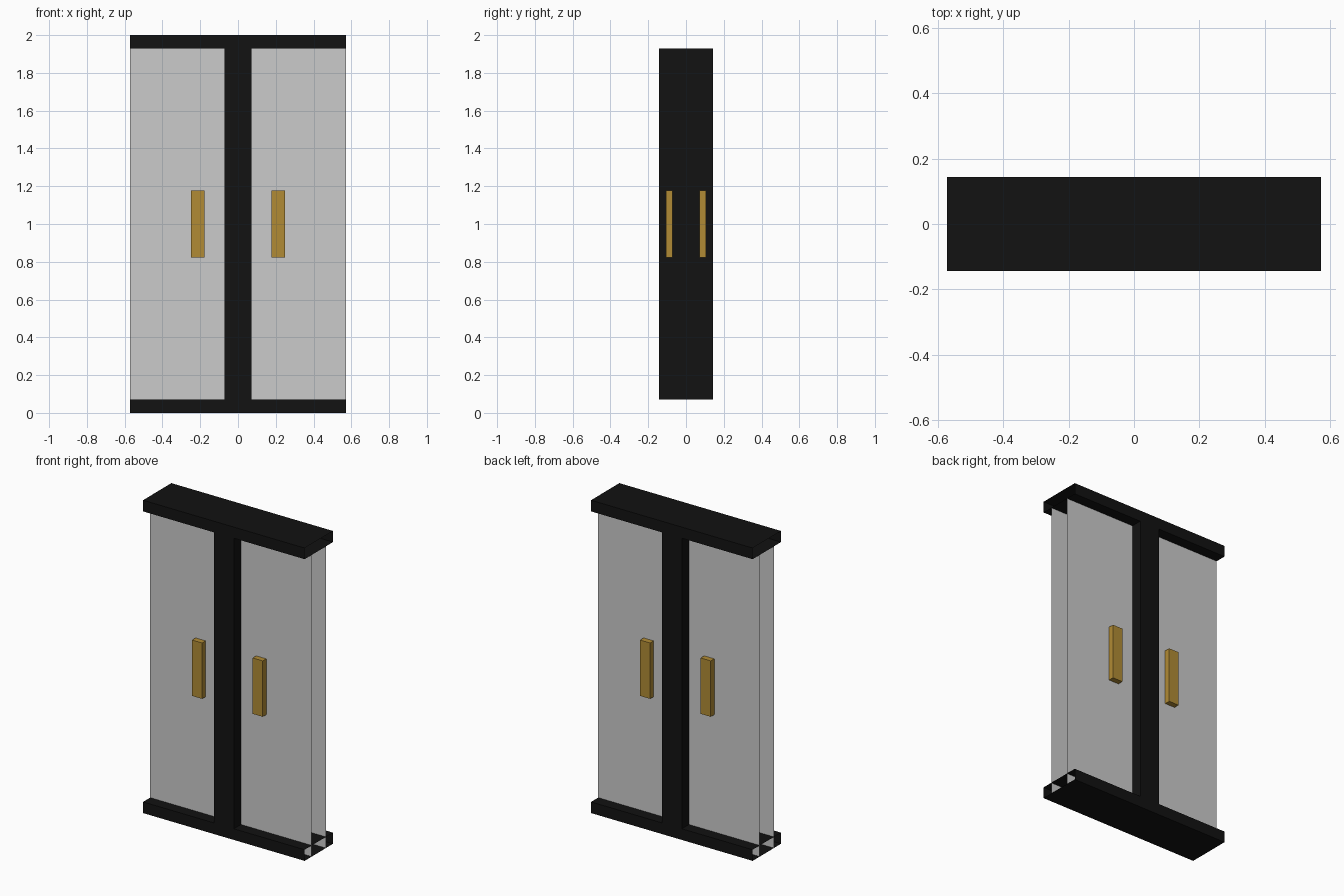
import bpy, bmesh

if "Cube" in bpy.data.objects:
    bpy.data.objects.remove(bpy.data.objects["Cube"])

U = 2 / 28  # modelling unit: the door is 28 units tall


def material(name, color):
    m = bpy.data.materials.new(name)
    m.diffuse_color = color
    m.use_nodes = True
    m.node_tree.nodes["Principled BSDF"].inputs["Base Color"].default_value = m.diffuse_color
    return m


black = material("black_frame", (0.006, 0.006, 0.006, 1))
gold = material("gold_handle", (0.44, 0.26, 0.035, 1))


def box(name, lo, hi, mat=None, open_axis=None):
    """Box between two corners (in units), optionally open at both ends of an axis."""
    bm = bmesh.new()
    bmesh.ops.create_cube(bm, size=1)
    for v in bm.verts:
        v.co = [((a + b) / 2 + c * (b - a)) * U for a, b, c in zip(lo, hi, v.co)]
    bm.normal_update()
    if open_axis is not None:
        ends = [f for f in bm.faces if abs(f.normal[open_axis]) > 0.9]
        bmesh.ops.delete(bm, geom=ends, context='FACES_ONLY')
    return link(name, bm, mat)


def pane(name, x0, x1, y, z0, z1):
    """Single upright sheet facing outwards."""
    bm = bmesh.new()
    pts = [(x0, z0), (x1, z0), (x1, z1), (x0, z1)]
    if y > 0:
        pts.reverse()
    bm.faces.new([bm.verts.new((x * U, y * U, z * U)) for x, z in pts])
    return link(name, bm, None)


def link(name, bm, mat):
    me = bpy.data.meshes.new(name)
    bm.to_mesh(me)
    bm.free()
    if mat:
        me.materials.append(mat)
    ob = bpy.data.objects.new(name, me)
    bpy.context.collection.objects.link(ob)
    return ob


# Rails (open at the sides) and centre post (open where it meets the rails)
box("bottom_rail", (-8, -2, 0), (8, 2, 1), black, 0)
box("top_rail", (-8, -2, 27), (8, 2, 28), black, 0)
box("centre_post", (-1, -2, 1), (1, 2, 27), black, 2)

# Glass sheets and handles on both faces of both doors
for sx, side in ((-1, "left"), (1, "right")):
    for sy, face in ((-1, "front"), (1, "back")):
        x0, x1 = sorted((sx * 1, sx * 8))
        pane(f"{side}_{face}_glass", x0, x1, sy, 0, 27)
        hx0, hx1 = sorted((sx * 2.5, sx * 3.5))
        hy0, hy1 = sorted((sy * 1, sy * 1.5))
        box(f"{side}_{face}_handle", (hx0, hy0, 11.5), (hx1, hy1, 16.5), gold)
